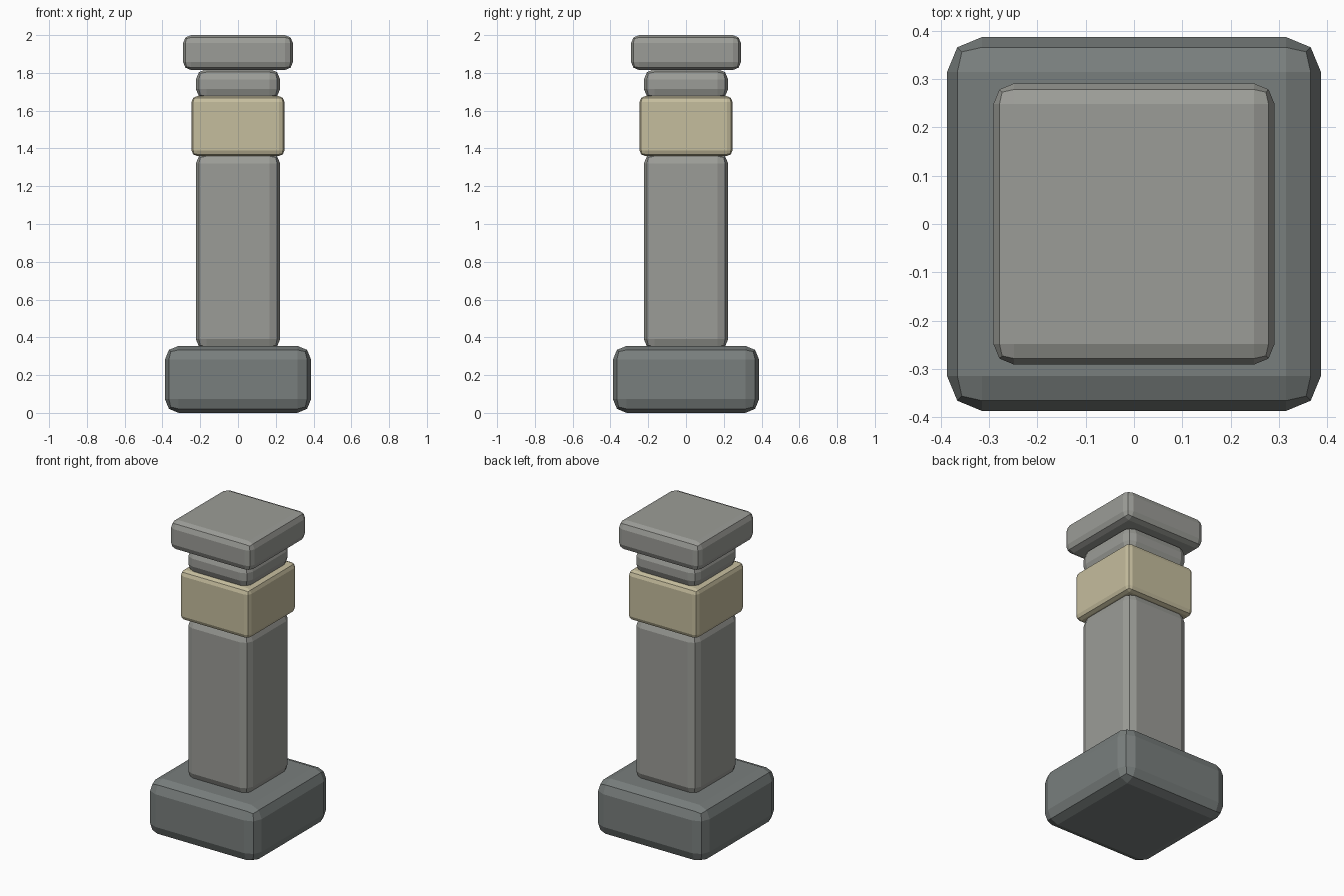
import bpy

if "Cube" in bpy.data.objects:
    bpy.data.objects.remove(bpy.data.objects["Cube"])


def material(name, rgb):
    m = bpy.data.materials.new(name)
    m.diffuse_color = (*rgb, 1)
    m.use_nodes = True
    m.node_tree.nodes["Principled BSDF"].inputs["Base Color"].default_value = m.diffuse_color
    return m


dark = material("dark_stone", (0.19, 0.21, 0.205))
stone = material("stone", (0.33, 0.335, 0.31))
sand = material("sandstone", (0.56, 0.51, 0.34))


def block(name, half, z0, z1, bevel, mat):
    """Square stone block with two-step rounded edges."""
    bpy.ops.mesh.primitive_cube_add(size=1, location=(0, 0, (z0 + z1) / 2))
    ob = bpy.context.object
    ob.name = name
    ob.scale = (2 * half, 2 * half, z1 - z0)
    bpy.ops.object.transform_apply(location=False, rotation=False, scale=True)
    mod = ob.modifiers.new("rounded_edges", "BEVEL")
    mod.width = bevel
    mod.segments = 2
    ob.data.materials.append(mat)
    return ob


# Plinth, shaft, collar, neck and cap, bottom to top
block("plinth", 0.387, 0.0, 0.355, 0.073, dark)
block("shaft", 0.223, 0.335, 1.375, 0.055, stone)
block("collar", 0.246, 1.36, 1.677, 0.03, sand)
block("neck", 0.223, 1.66, 1.82, 0.055, stone)
block("cap", 0.291, 1.815, 2.0, 0.043, stone)
